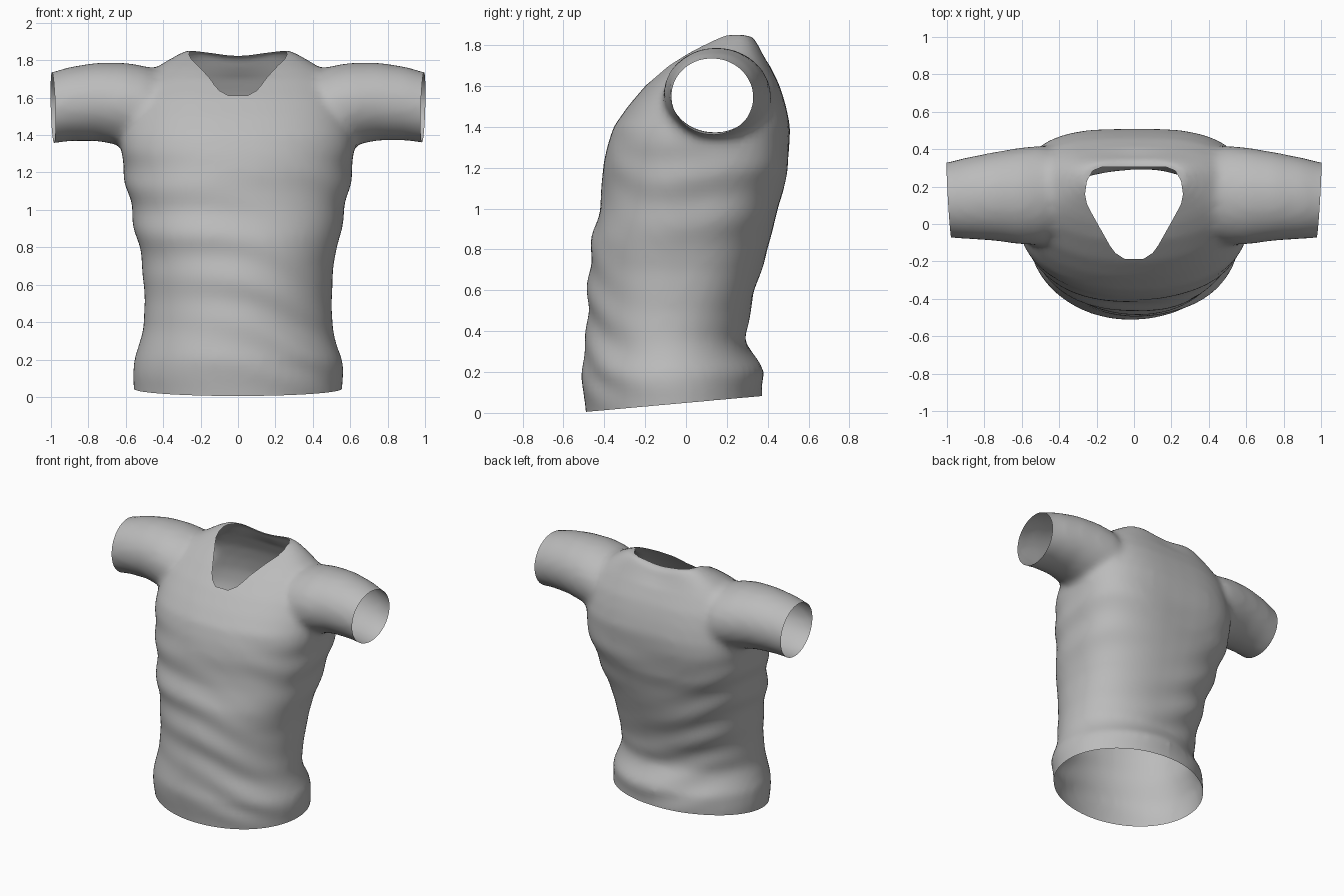
import bpy, bmesh, math
from mathutils import Vector

cube = bpy.data.objects.get("Cube")
if cube:
    bpy.data.objects.remove(cube)

SIDES = 48


def loft(bm, rings):
    """Closed tube through rings of points, capped at both ends."""
    loops = [[bm.verts.new(p) for p in ring] for ring in rings]
    for a, b in zip(loops, loops[1:]):
        for i in range(SIDES):
            j = (i + 1) % SIDES
            bm.faces.new((a[i], a[j], b[j], b[i]))
    bm.faces.new(loops[0][::-1])
    bm.faces.new(loops[-1])


def power(value, n):
    return math.copysign(abs(value) ** (2 / n), value)


def torso_ring(z, width, front, back):
    """Rounded section, squarer across the upper back."""
    mid, half = (front + back) / 2, (back - front) / 2
    lift = min(max((z - 0.3) / 0.9, 0), 1)
    ring = []
    for i in range(SIDES):
        t = math.tau * i / SIDES
        n = 2 + (1.0 if math.sin(t) > 0 else 0.3) * lift
        ring.append((width * power(math.cos(t), n), mid + half * power(math.sin(t), n), z))
    return ring


def sleeve_ring(side, x, front, back, low, high):
    ring = []
    for i in range(SIDES):
        t = math.tau * i / SIDES * side
        ring.append((side * x,
                     (front + back) / 2 + (back - front) / 2 * math.cos(t),
                     (low + high) / 2 + (high - low) / 2 * math.sin(t)))
    return ring


# height, half width, front y, back y
TORSO = [
    (-0.12, 0.55, -0.48, 0.37), (0.0, 0.555, -0.49, 0.37), (0.1, 0.565, -0.505, 0.375),
    (0.2, 0.56, -0.515, 0.375), (0.28, 0.535, -0.50, 0.33), (0.36, 0.51, -0.485, 0.295),
    (0.5, 0.50, -0.48, 0.315), (0.7, 0.505, -0.475, 0.37), (0.85, 0.54, -0.465, 0.41),
    (1.0, 0.575, -0.425, 0.445), (1.1, 0.595, -0.41, 0.48), (1.2, 0.61, -0.405, 0.495),
    (1.3, 0.625, -0.385, 0.51), (1.4, 0.62, -0.355, 0.51), (1.5, 0.60, -0.285, 0.49),
    (1.6, 0.57, -0.20, 0.46), (1.7, 0.51, -0.09, 0.41), (1.76, 0.44, -0.01, 0.38),
    (1.81, 0.36, 0.07, 0.36), (1.855, 0.28, 0.15, 0.335),
]
# distance out, front y, back y, bottom, top
SLEEVE = [
    (0.35, -0.04, 0.38, 1.40, 1.72), (0.5, -0.11, 0.42, 1.32, 1.77),
    (0.6, -0.11, 0.41, 1.34, 1.787), (0.75, -0.09, 0.385, 1.37, 1.788),
    (0.9, -0.08, 0.355, 1.37, 1.765), (1.0, -0.072, 0.33, 1.355, 1.735),
    (1.08, -0.07, 0.32, 1.35, 1.715),
]

# Torso and sleeves as one body
bm = bmesh.new()
loft(bm, [torso_ring(*row) for row in TORSO])
for side in (1, -1):
    loft(bm, [sleeve_ring(side, *row) for row in SLEEVE])
bmesh.ops.recalc_face_normals(bm, faces=bm.faces)
mesh = bpy.data.meshes.new("shirt")
bm.to_mesh(mesh)
bm.free()
shirt = bpy.data.objects.new("shirt", mesh)
bpy.context.collection.objects.link(shirt)

# Blend the seams between sleeves and torso
remesh = shirt.modifiers.new("blend", 'REMESH')
remesh.mode = 'VOXEL'
remesh.voxel_size = 0.025
relax = shirt.modifiers.new("relax", 'SMOOTH')
relax.factor = 0.5
relax.iterations = 9
bpy.context.view_layer.update()
bm = bmesh.new()
bm.from_object(shirt, bpy.context.evaluated_depsgraph_get())
shirt.modifiers.clear()

# Cloth folds and a dipped collar
bm.normal_update()
moves = []
for v in bm.verts:
    x, y, z = v.co
    body = max(0, min(1, (1.45 - z) / 0.3)) * min(1, max(0, z / 0.15))
    fold = math.sin(26 * z + 3 * x + 2 * math.sin(4 * x + 3 * y))
    fold *= 0.5 + 0.5 * math.sin(5 * x + 4 * z + 2 * y)
    drape = math.sin(7 * z - 6 * x + 3 * y)
    dip = 0.03 * math.exp(-(x / 0.17) ** 2) * max(0, min(1, (z - 1.7) / 0.1))
    moves.append(v.normal * body * (0.008 * fold + 0.004 * drape) - Vector((0, 0, dip)))
for v, move in zip(bm.verts, moves):
    v.co += move


def cut(point, normal, clear=True, near=None):
    """Slice with a plane; clear drops the side the normal points to."""
    faces = [f for f in bm.faces if near is None or near(f.calc_center_median())]
    geom = faces + list({e for f in faces for e in f.edges}) + list({v for f in faces for v in f.verts})
    bmesh.ops.bisect_plane(bm, geom=geom, plane_co=point, plane_no=normal, clear_outer=clear)


# Open the hem and the cuffs
cut((0, -0.49, 0.005), (0, 0.09, -1))
for side in (1, -1):
    cut((side * 0.998, 0.2, 1.7), (side, -0.06, -0.03))

# Open the neck along a rounded V outline
half = [(0.05, -0.187), (0.1, -0.155), (0.14, -0.1), (0.205, 0.02), (0.25, 0.1),
        (0.262, 0.16), (0.252, 0.23), (0.22, 0.285), (0.17, 0.305)]
outline = half + [(-x, y) for x, y in reversed(half)]
planes = []
for (ax, ay), (bx, by) in zip(outline, outline[1:] + outline[:1]):
    planes.append((Vector((ax, ay, 0)), Vector((by - ay, ax - bx, 0)).normalized()))


def near_neck(c):
    return c.z > 1.45 and abs(c.x) < 0.35 and -0.27 < c.y < 0.4


for point, normal in planes:
    cut(point, normal, False, near_neck)
hole = [f for f in bm.faces if near_neck(f.calc_center_median())
        and all((f.calc_center_median() - p).dot(n) < 0 for p, n in planes)]
bmesh.ops.delete(bm, geom=hole, context='FACES')
bmesh.ops.remove_doubles(bm, verts=bm.verts, dist=0.001)

for f in bm.faces:
    f.smooth = True
bm.to_mesh(mesh)
bm.free()

# Plain cloth
cloth = bpy.data.materials.new("grey_cloth")
cloth.use_nodes = True
grey = (0.5, 0.5, 0.5, 1)
cloth.diffuse_color = grey
cloth.node_tree.nodes["Principled BSDF"].inputs["Base Color"].default_value = grey
mesh.materials.clear()
mesh.materials.append(cloth)
